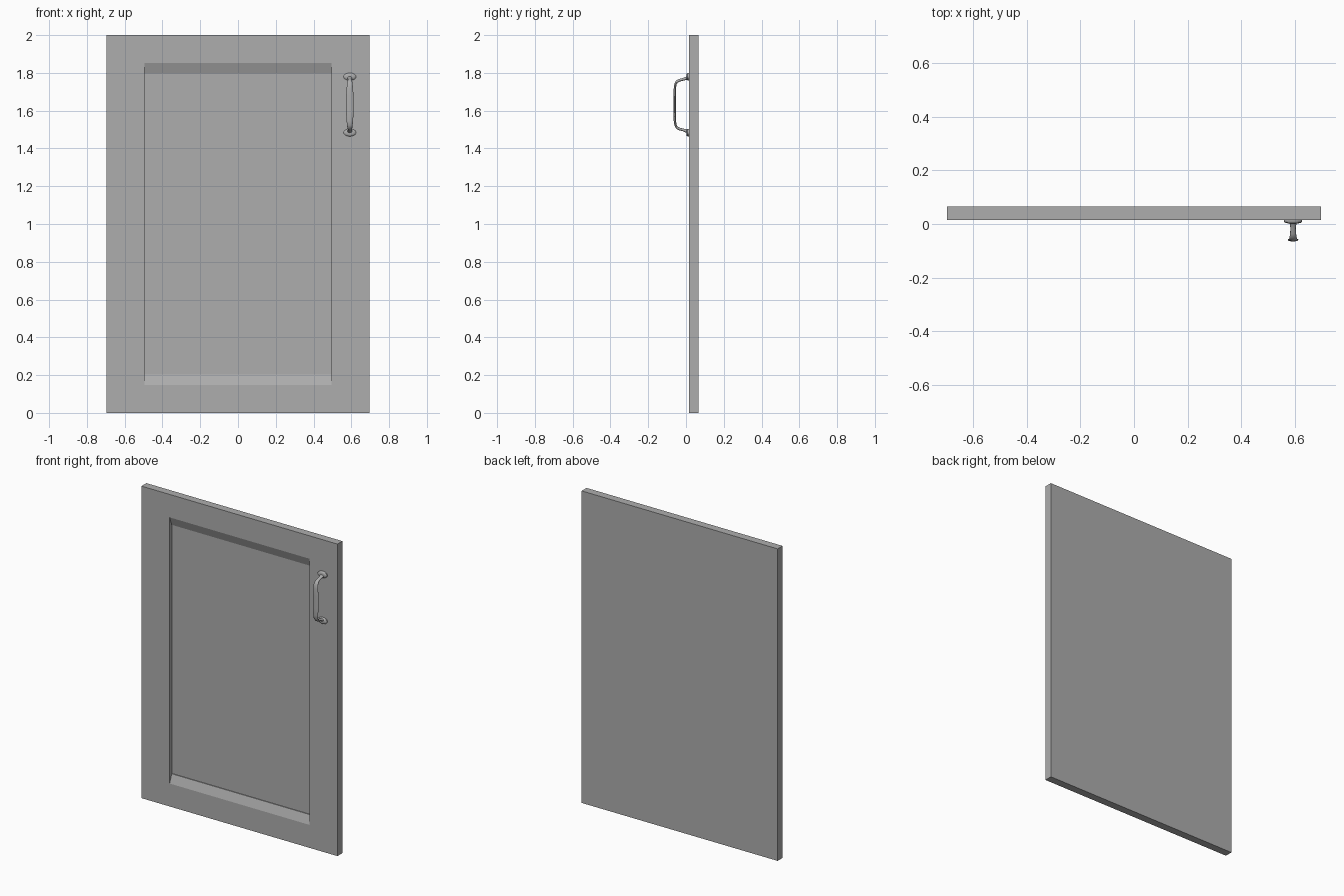
import bpy, bmesh, math
from mathutils import Vector

old = bpy.data.objects.get("Cube")
if old:
    bpy.data.objects.remove(old, do_unlink=True)

grey = bpy.data.materials.new("plain grey")
grey.use_nodes = True
GREY = (0.42, 0.42, 0.42, 1)
grey.diffuse_color = GREY
grey.node_tree.nodes["Principled BSDF"].inputs["Base Color"].default_value = GREY


def finish(bm, name, smooth=False):
    bmesh.ops.recalc_face_normals(bm, faces=bm.faces)
    mesh = bpy.data.meshes.new(name)
    bm.to_mesh(mesh)
    bm.free()
    mesh.materials.append(grey)
    obj = bpy.data.objects.new(name, mesh)
    bpy.context.collection.objects.link(obj)
    if smooth:
        bpy.ops.object.select_all(action="DESELECT")
        obj.select_set(True)
        bpy.context.view_layer.objects.active = obj
        bpy.ops.object.shade_smooth_by_angle(angle=math.radians(40))
    return obj


# Door slab with a sunken panel: upright side walls, sloped top and bottom walls
FRONT, BACK, HEIGHT = 0.015, 0.065, 2.0
bm = bmesh.new()
bmesh.ops.create_cube(bm, size=1)
for v in bm.verts:
    v.co = (v.co.x * 1.39, BACK if v.co.y > 0 else FRONT, (v.co.z + 0.5) * HEIGHT)
bm.normal_update()
panel = min(bm.faces, key=lambda f: f.normal.y)
# Each step: panel half width, half height and depth
for half_w, half_h, y in ((0.495, 0.853, FRONT),
                          (0.495, 0.798, FRONT + 0.02),
                          (0.495, 0.798, FRONT + 0.025)):
    bmesh.ops.inset_region(bm, faces=[panel], thickness=0.01)
    for v in panel.verts:
        v.co = (math.copysign(half_w, v.co.x), y,
                HEIGHT / 2 + math.copysign(half_h, v.co.z - HEIGHT / 2))
finish(bm, "door_panel")

# Handle grip: an oval section swept along a bow that mirrors about its middle
HX, HZ, SIDES = 0.592, 1.632, 16
half = [  # y, distance from middle, half width, half thickness
    (0.014, 0.143, 0.020, 0.012), (0.004, 0.140, 0.013, 0.009),
    (-0.015, 0.134, 0.010, 0.007), (-0.035, 0.129, 0.011, 0.007),
    (-0.048, 0.122, 0.013, 0.007), (-0.056, 0.108, 0.015, 0.006),
    (-0.059, 0.085, 0.017, 0.006), (-0.059, 0.040, 0.020, 0.006)]
path = half + [(y, -d, w, t) for y, d, w, t in reversed(half)]
bm = bmesh.new()
rings = []
for i, (y, d, w, t) in enumerate(path):
    a, b = path[max(i - 1, 0)], path[min(i + 1, len(path) - 1)]
    along = Vector((0, b[0] - a[0], b[1] - a[1])).normalized()
    across = along.cross(Vector((1, 0, 0)))
    ring = []
    for k in range(SIDES):
        ang = math.tau * k / SIDES
        co = Vector((HX + w * math.cos(ang), y, HZ + d)) + across * t * math.sin(ang)
        ring.append(bm.verts.new(co))
    rings.append(ring)
for r, s in zip(rings, rings[1:]):
    for k in range(SIDES):
        n = (k + 1) % SIDES
        bm.faces.new((r[k], r[n], s[n], s[k]))
bm.faces.new(rings[0])
bm.faces.new(rings[-1])
finish(bm, "handle_grip", True)

# Oval mounting pads with a domed front
for name, side in (("upper_handle_pad", 1), ("lower_handle_pad", -1)):
    bm = bmesh.new()
    previous = None
    for y, scale in ((FRONT + 0.002, 1), (0.008, 1), (0.004, 0.85), (0.002, 0.5)):
        ring = [bm.verts.new((HX + 0.033 * scale * math.cos(math.tau * k / 24), y,
                              HZ + side * 0.148 + 0.02 * scale * math.sin(math.tau * k / 24)))
                for k in range(24)]
        if previous:
            for k in range(24):
                n = (k + 1) % 24
                bm.faces.new((previous[k], previous[n], ring[n], ring[k]))
        else:
            bm.faces.new(ring)
        previous = ring
    bm.faces.new(previous)
    finish(bm, name, True)
